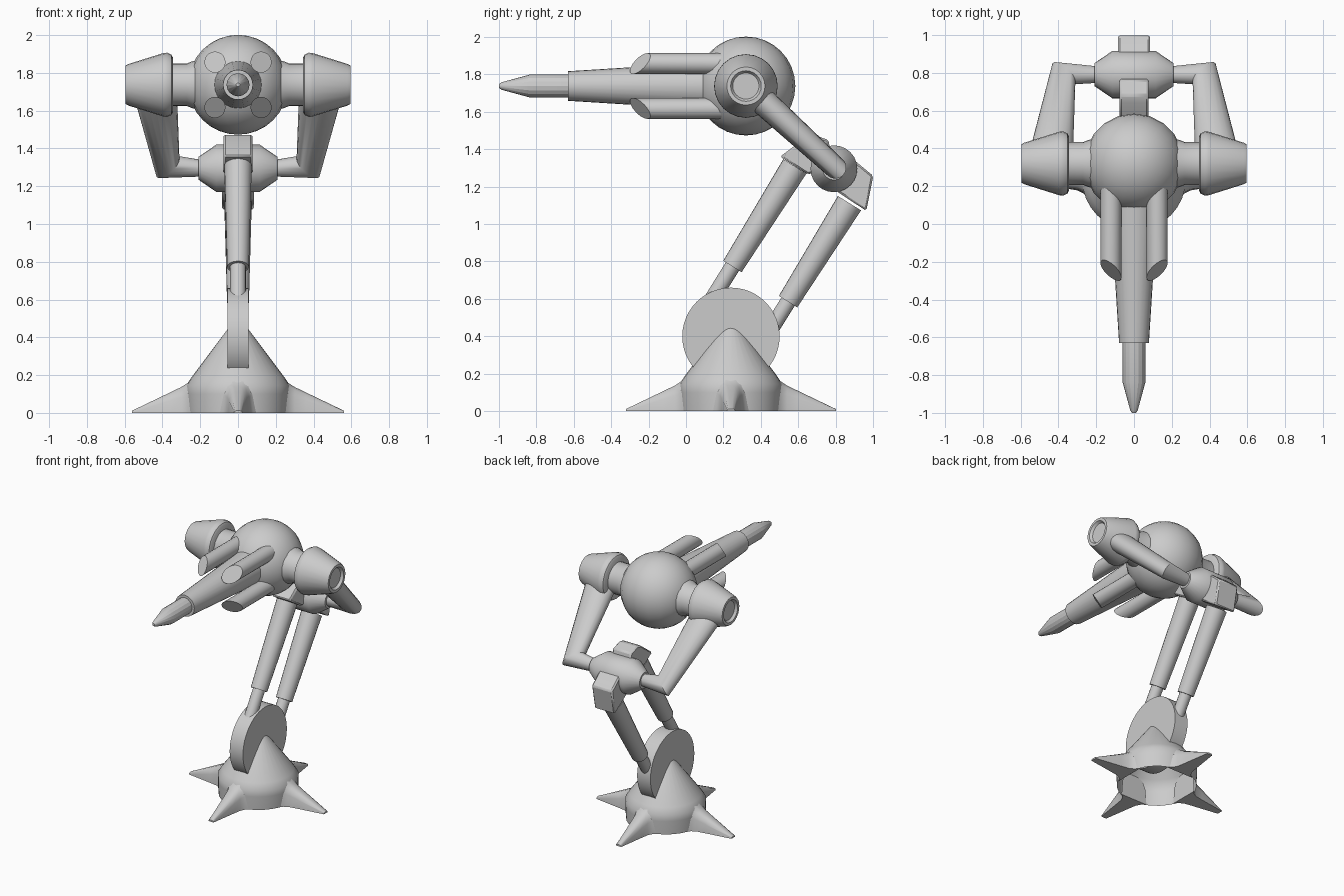
import bpy, bmesh, math
from mathutils import Vector as V

if "Cube" in bpy.data.objects:
    bpy.data.objects.remove(bpy.data.objects["Cube"])

grey = bpy.data.materials.new("plain grey")
grey.diffuse_color = (0.6, 0.6, 0.6, 1)
grey.use_nodes = True
grey.node_tree.nodes["Principled BSDF"].inputs["Base Color"].default_value = grey.diffuse_color


def finish(name, bm, angle=35):
    """Turn a bmesh into a grey object with smooth faces and sharp edges."""
    bmesh.ops.recalc_face_normals(bm, faces=bm.faces[:])
    me = bpy.data.meshes.new(name)
    bm.to_mesh(me)
    bm.free()
    me.materials.append(grey)
    ob = bpy.data.objects.new(name, me)
    bpy.context.collection.objects.link(ob)
    bpy.ops.object.select_all(action='DESELECT')
    ob.select_set(True)
    bpy.context.view_layer.objects.active = ob
    bpy.ops.object.shade_smooth_by_angle(angle=math.radians(angle))
    return ob


def ellipse(c, u, v, n=20):
    c, u, v = V(c), V(u), V(v)
    return [c + u * math.cos(t) + v * math.sin(t)
            for t in (2 * math.pi * i / n for i in range(n))]


def loft(name, rings, caps=(True, True), angle=35):
    """Skin a list of equal-length closed rings."""
    bm = bmesh.new()
    loops = [[bm.verts.new(p) for p in r] for r in rings]
    n = len(loops[0])
    for a, b in zip(loops, loops[1:]):
        for i in range(n):
            j = (i + 1) % n
            bm.faces.new((a[i], a[j], b[j], b[i]))
    if caps[0]:
        bm.faces.new(loops[0])
    if caps[1]:
        bm.faces.new(loops[-1])
    return finish(name, bm, angle)


def lathe(name, start, axis, profile, n=24, caps=(True, True), angle=35):
    """Revolve (distance, radius) pairs around an axis through start."""
    start, axis = V(start), V(axis).normalized()
    u = axis.orthogonal().normalized()
    v = axis.cross(u)
    return loft(name, [ellipse(start + axis * d, u * r, v * r, n)
                       for d, r in profile], caps, angle)


def prism(name, outline, half):
    """Side outline in (y, z), extruded across x, with softened edges."""
    loft(name, [[V((x, y, z)) for y, z in outline] for x in (-half, half)], angle=30)
    mod = bpy.context.object.modifiers.new("soft edge", 'BEVEL')
    mod.width = 0.01
    mod.segments = 1


# base: hollow cone on a short skirt, four flared feet
BY = 0.24
lathe("base_cone", (0, BY, 0), (0, 0, 1),
      [(0, 0.27), (0.10, 0.275), (0.145, 0.275), (0.19, 0.245), (0.45, 0.05), (0.485, 0.008)],
      32, (False, True))
for k in range(4):
    a = k * math.pi / 2
    out, side = V((math.cos(a), math.sin(a), 0)), V((-math.sin(a), math.cos(a), 0))
    rings = []
    for r, w, h in [(0.24, 0.11, 0.185), (0.265, 0.08, 0.16), (0.30, 0.062, 0.137),
                    (0.36, 0.052, 0.108), (0.56, 0.022, 0.012)]:
        rings.append([V((0, BY, 0)) + out * r + side * (w * s) + V((0, 0, h * t))
                      for s, t in [(-1, 0), (-0.92, 0.6), (-0.7, 0.9), (-0.3, 1),
                                   (0.3, 1), (0.7, 0.9), (0.92, 0.6), (1, 0)]])
    loft("foot", rings, angle=45)

# turning disc
lathe("base_disc", (-0.055, BY, 0.40), (1, 0, 0), [(0, 0.26), (0.11, 0.26)], 48)

# two parallel lower struts: thin rod sliding into a thicker tube
d = V((0, 0.53, 0.85))
for name, y, z, length in [("front_strut", 0.248, 0.773, 0.63), ("rear_strut", 0.545, 0.585, 0.62)]:
    p = V((0, y, z))
    lathe(name + "_rod", p - d * 0.24, d, [(0, 0.042), (0.30, 0.042)], 16)
    lathe(name + "_tube", p, d, [(0, 0.058), (length, 0.073)], 20)

# elbow: cross hub with a socket block for each strut
HY, HZ = 0.79, 1.295
lathe("elbow_hub", (-0.21, HY, HZ), (1, 0, 0),
      [(0, 0.06), (0.095, 0.125), (0.325, 0.125), (0.42, 0.06)])
prism("front_socket", [(0.503, 1.36), (0.64, 1.462), (0.68, 1.475), (0.76, 1.45),
                       (0.79, 1.30), (0.65, 1.265)], 0.077)
prism("rear_socket", [(0.786, 1.187), (0.963, 1.07), (1.0, 1.257), (0.888, 1.35), (0.80, 1.37)], 0.085)

# shoulders and bent upper arms, mirrored left and right
SY, SZ = 0.32, 1.737
for s, side in ((1, "right"), (-1, "left")):
    lathe(side + "_collar", (s * 0.20, SY, SZ), (s, 0, 0),
          [(0, 0.13), (0.04, 0.125), (0.07, 0.113), (0.17, 0.113)])
    lathe(side + "_shoulder", (s * 0.345, SY, SZ), (s, 0, 0),
          [(0, 0.145), (0.008, 0.16), (0.03, 0.17), (0.05, 0.168), (0.235, 0.11),
           (0.25, 0.102), (0.25, 0.082), (0.232, 0.07)])
    arm = [((0.19, HY, HZ), (0, 0.03, -0.03), (0, 0.032, 0.032)),
           ((0.372, 0.797, 1.302), (0.062, 0.042, -0.042), (0, 0.042, 0.042)),
           ((0.435, 0.40, 1.665), (0.113, 0, 0), (0, 0.05, 0.053)),
           ((0.44, 0.33, 1.73), (0.09, 0, 0), (0, 0.045, 0.048))]
    loft(side + "_upper_arm",
         [ellipse(*[(x * s, y, z) for x, y, z in ring]) for ring in arm])

# round body
bm = bmesh.new()
bmesh.ops.create_uvsphere(bm, u_segments=20, v_segments=16, radius=0.264)
bmesh.ops.translate(bm, verts=bm.verts[:], vec=(0, SY, SZ))
finish("body_sphere", bm, 40)

# stepped central barrel
lathe("main_barrel", (0, 0.15, SZ), (0, -1, 0), [(0, 0.128), (0.78, 0.079)])
lathe("barrel_tip", (0, -0.60, SZ), (0, -1, 0),
      [(0, 0.061), (0.235, 0.061), (0.385, 0.02), (0.40, 0.01)], 16, angle=20)

# four side barrels with ends cut on a slant, longest toward the centre
R = 0.056
for sx in (-1, 1):
    for sz in (-1, 1):
        c = V((sx * 0.122, 0.25, SZ + sz * 0.12))
        back = ellipse(c, (R, 0, 0), (0, 0, R))
        inward = V((-sx, 0, -sz)).normalized()
        front = [V((p.x, -0.245 - 0.055 * (p - c).dot(inward) / R, p.z)) for p in back]
        loft("side_barrel", [back, front])
